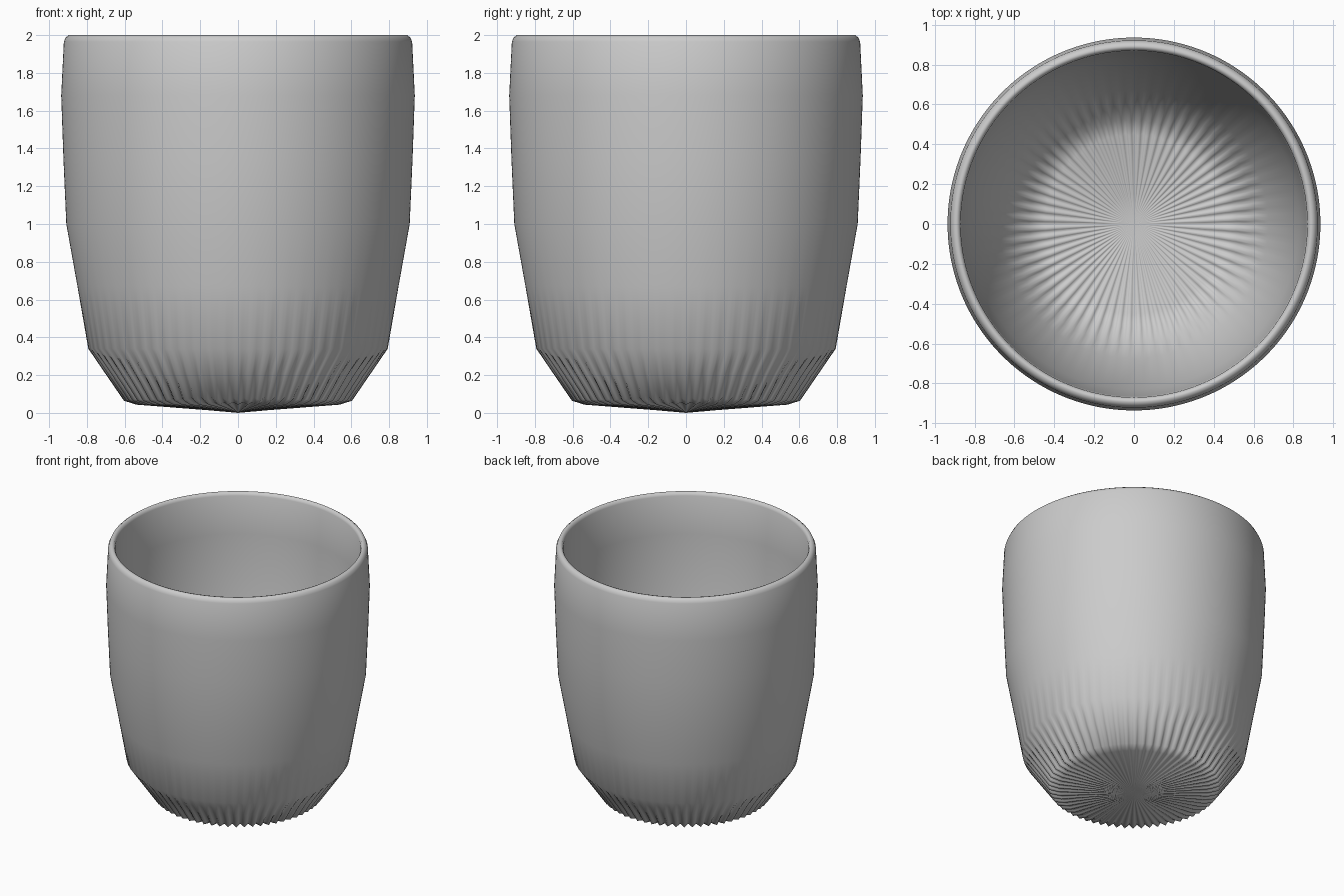
import bpy, bmesh, math

if "Cube" in bpy.data.objects:
    bpy.data.objects.remove(bpy.data.objects["Cube"])

FLUTES = 64
STEPS = 4                      # vertices per flute
SEGS = FLUTES * STEPS

# Wall profile, outside bottom to rim to inside floor: radius, height, flute depth
profile = [
    (0.15, 0.015, 0.002), (0.53, 0.05, 0.009), (0.592, 0.073, 0.012),
    (0.69, 0.205, 0.007), (0.792, 0.34, 0.0005),
    (0.85, 0.67, 0.0), (0.909, 1.0, 0.0), (0.924, 1.34, 0.0),
    (0.936, 1.68, 0.0), (0.922, 1.965, 0.0), (0.912, 1.988, 0.0),
    (0.895, 2.0, 0.0), (0.88, 1.997, 0.0), (0.87, 1.975, 0.0),
    (0.864, 1.68, 0.0), (0.829, 1.0, 0.0), (0.675, 0.42, 0.0),
    (0.61, 0.32, 0.002), (0.52, 0.20, 0.009), (0.45, 0.18, 0.009),
    (0.15, 0.145, 0.003),
]

bm = bmesh.new()
rings = []
for r, z, depth in profile:
    ring = []
    for i in range(SEGS):
        a = 2 * math.pi * i / SEGS
        s = depth * math.cos(FLUTES * a)
        ring.append(bm.verts.new(((r + s) * math.cos(a),
                                  (r + s) * math.sin(a), z - s * 0.7)))
    rings.append(ring)

# Fluted walls between the rings
for lo, hi in zip(rings, rings[1:]):
    for i in range(SEGS):
        j = (i + 1) % SEGS
        bm.faces.new((lo[i], lo[j], hi[j], hi[i]))

# Shallow conical caps under the cup and on the inner floor
for ring, z in ((rings[0], 0.0), (rings[-1], 0.13)):
    centre = bm.verts.new((0, 0, z))
    for i in range(SEGS):
        bm.faces.new((centre, ring[i], ring[(i + 1) % SEGS]))

bmesh.ops.recalc_face_normals(bm, faces=bm.faces)
for f in bm.faces:
    f.smooth = True
mesh = bpy.data.meshes.new("fluted_cup")
bm.to_mesh(mesh)
bm.free()
cup = bpy.data.objects.new("fluted_cup", mesh)
bpy.context.collection.objects.link(cup)
